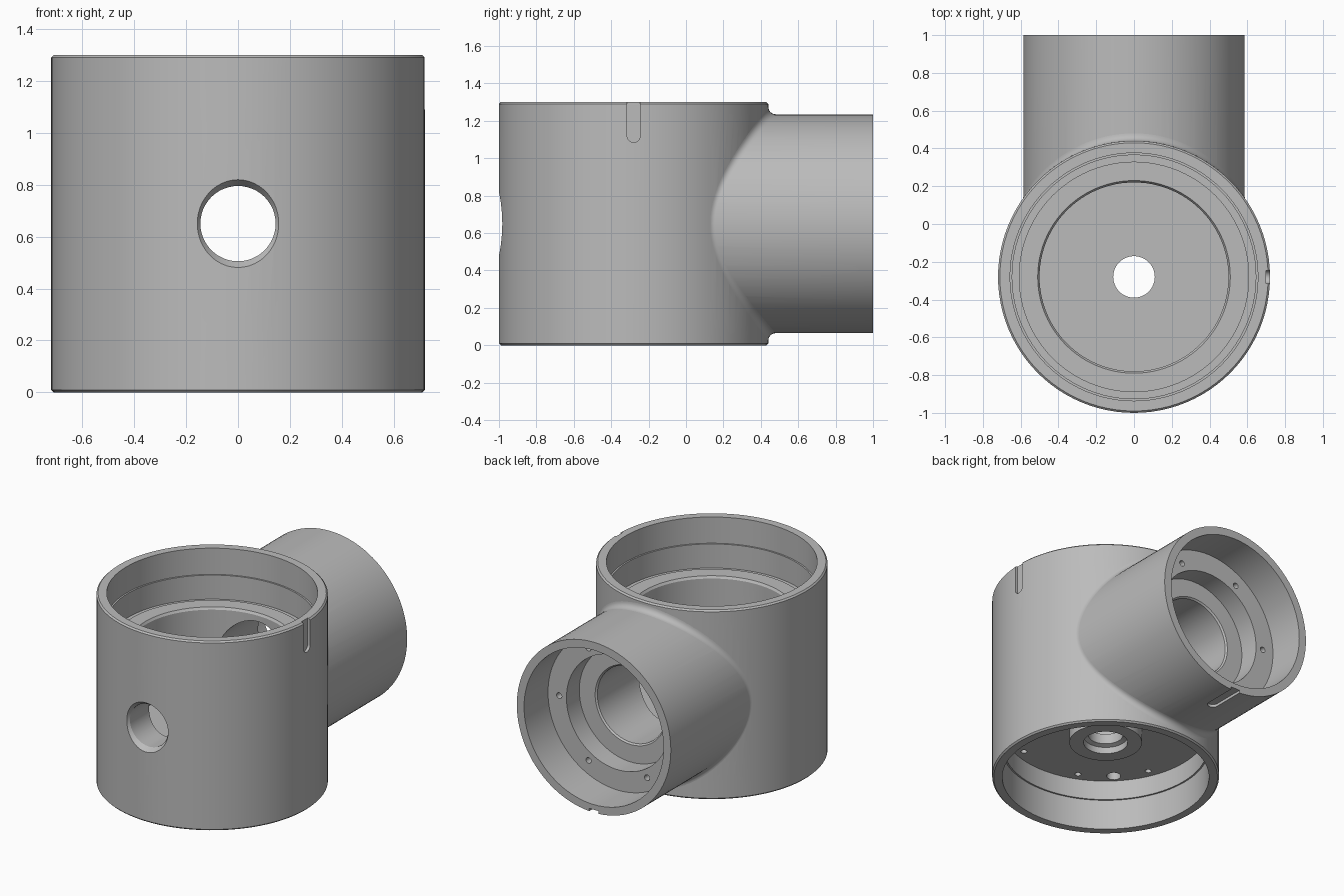
import bpy, bmesh
from math import sin, cos, pi, sqrt, atan2, radians
from mathutils import Matrix, Vector

cube = bpy.data.objects.get("Cube")
if cube:
    bpy.data.objects.remove(cube, do_unlink=True)

SEG = 96
AXIS_Y, MAIN_R, HEIGHT = -0.28, 0.72, 1.3
MID_Z, TUBE_R, END_Y = 0.65, 0.585, 1.0

metal = bpy.data.materials.new("grey_metal")
metal.use_nodes = True
GREY = (0.5, 0.5, 0.5, 1)
metal.diffuse_color = GREY
metal.node_tree.nodes["Principled BSDF"].inputs["Base Color"].default_value = GREY

UPRIGHT = Matrix.Translation((0, AXIS_Y, 0))
ALONG_Y = Matrix.Translation((0, 0, MID_Z)) @ Matrix.Rotation(-pi / 2, 4, "X")


def add_object(name, bm, matrix=Matrix()):
    bmesh.ops.recalc_face_normals(bm, faces=bm.faces)
    mesh = bpy.data.meshes.new(name)
    bm.to_mesh(mesh)
    bm.free()
    mesh.transform(matrix)
    mesh.materials.append(metal)
    obj = bpy.data.objects.new(name, mesh)
    bpy.context.collection.objects.link(obj)
    return obj


def lathe(name, profile, matrix, seg=SEG):
    """Capped solid of revolution about local z from (radius, height) pairs."""
    bm = bmesh.new()
    rings = [[bm.verts.new((r * cos(2 * pi * i / seg), r * sin(2 * pi * i / seg), h))
              for i in range(seg)] for r, h in profile]
    for a, b in zip(rings, rings[1:]):
        for i in range(seg):
            j = (i + 1) % seg
            bm.faces.new((a[i], a[j], b[j], b[i]))
    bm.faces.new(rings[0])
    bm.faces.new(rings[-1])
    return add_object(name, bm, matrix)


def box(name, centre, size):
    bm = bmesh.new()
    bmesh.ops.create_cube(bm, size=1)
    return add_object(name, bm, Matrix.Translation(centre) @ Matrix.Diagonal((*size, 1)))


# Outer shapes
body = lathe("housing_body", [(0.71, 0), (MAIN_R, 0.01), (MAIN_R, HEIGHT - 0.01), (0.71, HEIGHT)], UPRIGHT)
tube = lathe("side_tube", [(TUBE_R, -0.1), (TUBE_R, END_Y)], ALONG_Y)
cutters = []


def cut(*args, seg=SEG):
    cutters.append(lathe("cutter", *args, seg=seg))


# Stepped top bore, with a shallow groove round the ledge
cut([(0.50, 0.38), (0.50, 0.95), (0.51, 0.965), (0.61, 0.965), (0.61, 0.955), (0.645, 0.955),
     (0.645, 1.12), (0.656, 1.12), (0.656, 1.4)], UPRIGHT)
# Bottom recess, leaving a round boss in the middle
recess = lathe("cutter", [(0.656, -0.1), (0.656, 0.21), (0.645, 0.21), (0.645, 0.345)], UPRIGHT)
boss = lathe("cutter", [(0.23, 0.255), (0.23, 0.5)], UPRIGHT)
mod = recess.modifiers.new("boss", "BOOLEAN")
mod.operation, mod.solver, mod.object = "DIFFERENCE", "EXACT", boss
cutters.append(recess)
# Drain hole with a counterbore
cut([(0.14, 0.2), (0.14, 0.30), (0.11, 0.31), (0.11, 0.5)], UPRIGHT, seg=48)
# Stepped bore of the side tube
cut([(0.26, 0), (0.26, 0.59), (0.27, 0.60), (0.39, 0.60), (0.39, 0.74), (0.53, 0.74), (0.53, 1.1)], ALONG_Y)
# Chamfered front port
cut([(0.19, -1.03), (0.145, -0.965), (0.145, -0.6)], ALONG_Y, seg=48)

# Screw holes in the recess and in the tube ledge
for k in range(8):
    a = radians(22.5 + 45 * k)
    cut([(0.02, 0.3), (0.02, 0.42)], UPRIGHT @ Matrix.Translation((0.585 * cos(a), 0.585 * sin(a), 0)), seg=16)
a = radians(225)
cut([(0.045, 0.3), (0.045, 0.5)], UPRIGHT @ Matrix.Translation((0.585 * cos(a), 0.585 * sin(a), 0)), seg=24)
for k in range(6):
    a = radians(60 * k)
    cut([(0.02, 0.66), (0.02, 0.8)], ALONG_Y @ Matrix.Translation((0.445 * cos(a), 0.445 * sin(a), 0)), seg=16)

# Round-ended key slots on the body rim and under the tube end
cutters.append(box("cutter", (0.75, AXIS_Y, 1.26), (0.1, 0.07, 0.28)))
cut([(0.035, 0.70), (0.035, 0.80)],
    Matrix.Translation((0, AXIS_Y, 1.12)) @ Matrix.Rotation(pi / 2, 4, "Y"), seg=24)
slot_z = MID_Z - TUBE_R
cutters.append(box("cutter", (0, 0.93, slot_z - 0.03), (0.07, 0.3, 0.1)))
cut([(0.035, slot_z - 0.08), (0.035, slot_z + 0.02)], Matrix.Translation((0, 0.78, 0)), seg=24)

# Combine everything into one casting
for obj, operation in [(tube, "UNION")] + [(c, "DIFFERENCE") for c in cutters]:
    mod = body.modifiers.new(operation.title(), "BOOLEAN")
    mod.operation, mod.solver, mod.object = operation, "EXACT", obj
depsgraph = bpy.context.evaluated_depsgraph_get()
solid = bpy.data.meshes.new_from_object(body.evaluated_get(depsgraph))
body.modifiers.clear()
body.data = solid
solid.materials.clear()
solid.materials.append(metal)
for obj in [tube, boss] + cutters:
    bpy.data.objects.remove(obj, do_unlink=True)

# Rolling-ball fillet where the tube meets the body
FILLET, STEPS = 0.04, 6
bm = bmesh.new()
rows = []
for i in range(SEG):
    t = 2 * pi * i / SEG
    reach = TUBE_R + FILLET
    x = reach * cos(t)
    y = sqrt((MAIN_R + FILLET) ** 2 - x * x)
    ball = Vector((x, AXIS_Y + y, MID_Z + reach * sin(t)))
    to_tube = Vector((-cos(t), 0, -sin(t)))
    to_main = Vector((-x, -y, 0)).normalized()
    rows.append([bm.verts.new(ball + FILLET * to_tube.slerp(to_main, s / STEPS)) for s in range(STEPS + 1)])
for a, b in zip(rows, rows[1:] + rows[:1]):
    for s in range(STEPS):
        bm.faces.new((a[s], a[s + 1], b[s + 1], b[s]))
fillet = add_object("blend_fillet", bm)
# Make the open strip face outwards, away from the tube axis
face = fillet.data.polygons[0]
if face.normal.x < 0:
    fillet.data.flip_normals()

# Smooth walls with crisp edges
for obj in (body, fillet):
    bpy.ops.object.select_all(action="DESELECT")
    obj.select_set(True)
    bpy.context.view_layer.objects.active = obj
    bpy.ops.object.shade_smooth_by_angle(angle=radians(30))
